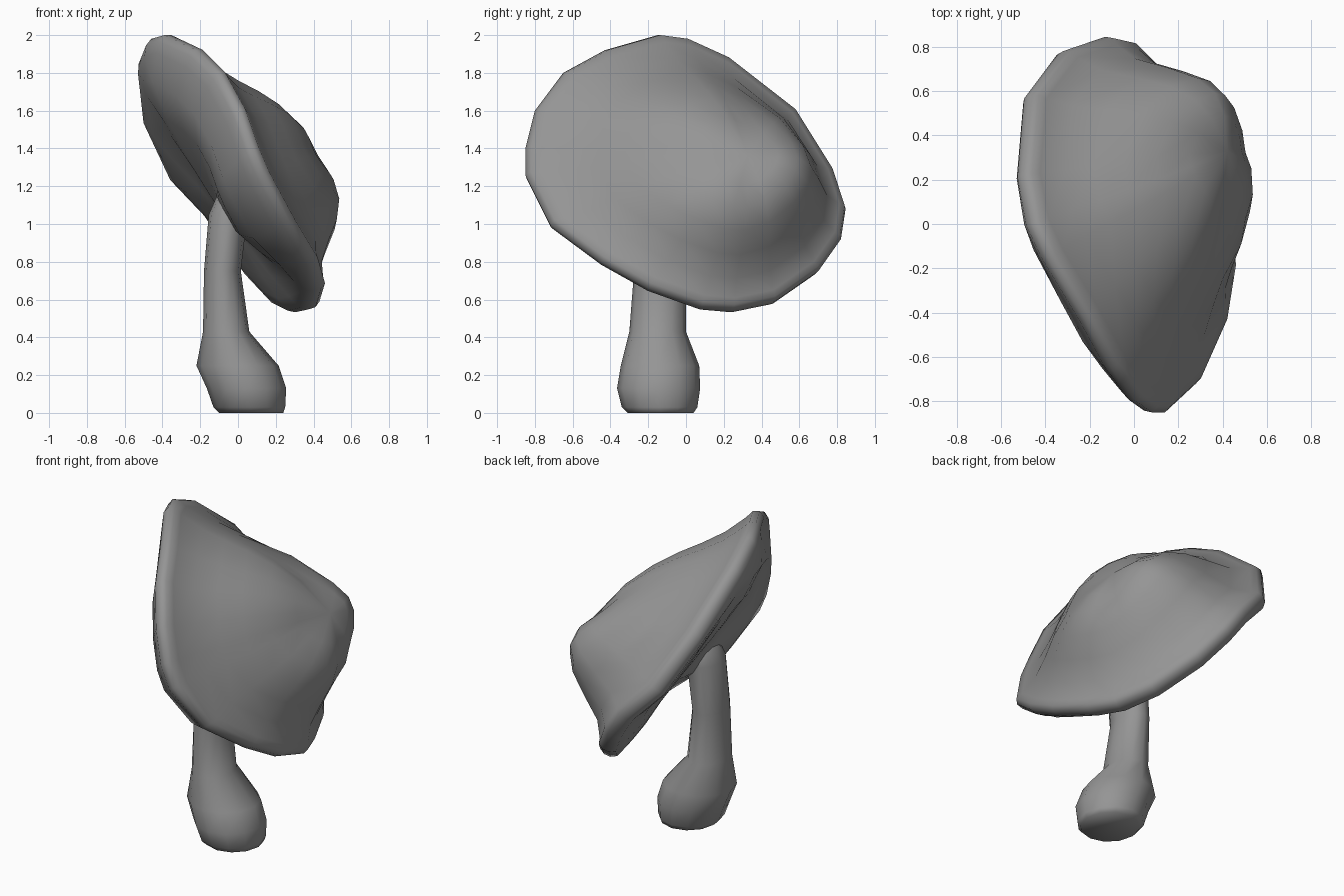
import bpy, bmesh, math
from mathutils import Vector

cube = bpy.data.objects.get("Cube")
if cube:
    bpy.data.objects.remove(cube)

grey = bpy.data.materials.new("mushroom_grey")
grey.use_nodes = True
colour = (0.3, 0.3, 0.3, 1)
grey.diffuse_color = colour
grey.node_tree.nodes["Principled BSDF"].inputs["Base Color"].default_value = colour


def loft(name, rings, start, end):
    """Skin closed rings; each end is closed with a fan to a point."""
    bm = bmesh.new()
    loops = [[bm.verts.new(p) for p in ring] for ring in rings]
    n = len(loops[0])
    for a, b in zip(loops, loops[1:]):
        for i in range(n):
            j = (i + 1) % n
            bm.faces.new((a[i], a[j], b[j], b[i]))
    for loop, tip in ((loops[0], start), (loops[-1], end)):
        v = bm.verts.new(tip)
        for i in range(n):
            bm.faces.new((loop[i], loop[(i + 1) % n], v))
    bmesh.ops.recalc_face_normals(bm, faces=bm.faces)
    mesh = bpy.data.meshes.new(name)
    bm.to_mesh(mesh)
    bm.free()
    mesh.materials.append(grey)
    obj = bpy.data.objects.new(name, mesh)
    bpy.context.collection.objects.link(obj)
    bpy.ops.object.select_all(action='DESELECT')
    obj.select_set(True)
    bpy.context.view_layer.objects.active = obj
    bpy.ops.object.shade_smooth_by_angle(angle=math.radians(80))
    return obj


# Cap: wavy tilted rim, lopsided dome above, bulging gills below
rim = [Vector(p) for p in (
    (-.39, -.15, 2), (-.22, -.43, 1.92), (-.1, -.65, 1.8), (.01, -.8, 1.6),
    (.08, -.85, 1.4), (.14, -.85, 1.26), (.28, -.72, 1), (.4, -.45, .8),
    (.44, -.2, .66), (.41, .08, .56), (.34, .25, .545), (.25, .47, .59),
    (.1, .7, .75), (-.02, .82, .92), (-.13, .845, 1.08), (-.32, .78, 1.28),
    (-.47, .58, 1.6), (-.5, .22, 1.88), (-.46, 0, 1.98))]
hub = Vector((0, .22, 1.1))
axis = Vector((.83, .21, .515)).normalized()

# (fraction of radius, height on the low side, height on the high front side, extra at the back)
dome = [(.25, .48, .45, .05), (.42, .43, .37, .08), (.56, .34, .28, .09),
        (.68, .22, .19, .07), (.8, .11, .11, .02), (.93, .05, .05, 0),
        (.98, .035, .035, 0), (1, 0, 0, 0)]
gills = [(.985, -.04, -.04, 0), (.94, -.07, -.08, 0), (.82, -.08, -.18, 0),
         (.6, -.09, -.19, 0), (.3, -.09, -.15, 0)]


def cap_ring(row, toward, bias, gain):
    """Blend the ring height between the low side and the given direction."""
    t, low, high, back = row
    ring = []
    for p in rim:
        d = (p - hub).normalized()
        w = min(1, max(0, (d.dot(toward) + bias) * gain))
        ring.append(hub.lerp(p, t) + axis * (low + (high - low) * w + back * max(0, d.y)))
    return ring


rings = [cap_ring(row, Vector((0, -.6, .8)), .25, 1) for row in dome]
rings += [cap_ring(row, Vector((0, -.9, .45)), -.3, 2) for row in gills]
loft("cap", rings, hub + axis * .51, hub - axis * .1)

# Stem: (height, left edge, right edge, near edge, far edge)
sections = [(0, -.1, .24, -.31, .04), (.03, -.13, .25, -.34, .06),
            (.13, -.165, .255, -.365, .075), (.25, -.22, .215, -.345, .07),
            (.43, -.185, .06, -.3, 0), (.75, -.18, .015, -.275, 0),
            (1.05, -.155, .05, -.27, .01), (1.2, -.09, .1, -.24, .04)]
sides = 12
rings = []
for z, x0, x1, y0, y1 in sections:
    rings.append([((x0 + x1) / 2 + (x1 - x0) / 2 * math.cos(a),
                   (y0 + y1) / 2 + (y1 - y0) / 2 * math.sin(a), z)
                  for a in (math.tau * i / sides for i in range(sides))])
loft("stem", rings, (.07, -.135, 0), (.02, -.1, 1.22))
